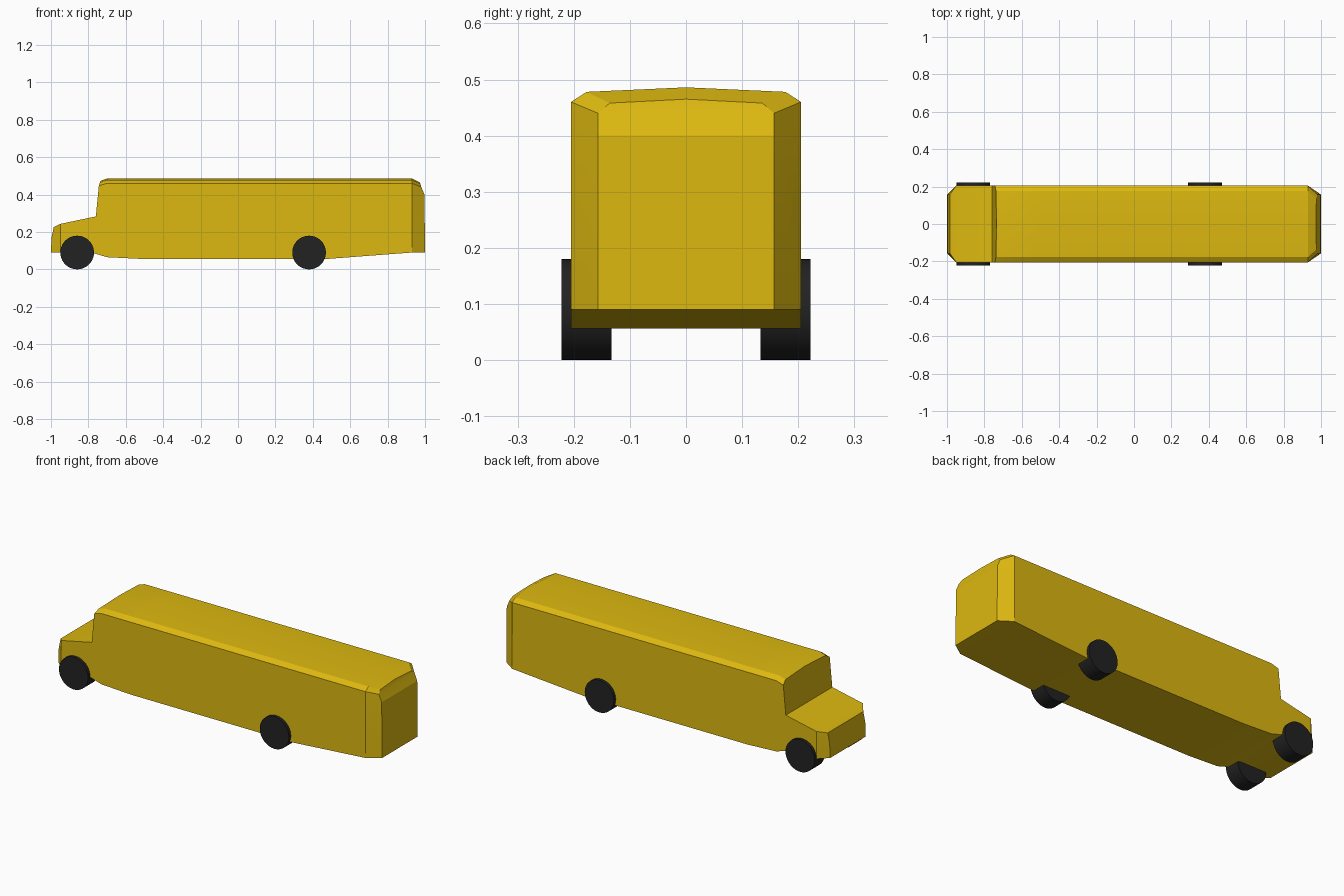
import bpy, bmesh, math

if "Cube" in bpy.data.objects:
    bpy.data.objects.remove(bpy.data.objects["Cube"])


def material(name, rgb):
    m = bpy.data.materials.new(name)
    m.diffuse_color = (*rgb, 1)
    m.use_nodes = True
    m.node_tree.nodes["Principled BSDF"].inputs["Base Color"].default_value = m.diffuse_color
    return m


yellow = material("bus yellow", (0.72, 0.48, 0.005))
black = material("tyre black", (0.016, 0.016, 0.016))


def finish(name, bm, mat, angle):
    bmesh.ops.recalc_face_normals(bm, faces=bm.faces)
    me = bpy.data.meshes.new(name)
    bm.to_mesh(me)
    bm.free()
    me.materials.append(mat)
    ob = bpy.data.objects.new(name, me)
    bpy.context.collection.objects.link(ob)
    bpy.ops.object.select_all(action='DESELECT')
    ob.select_set(True)
    bpy.context.view_layer.objects.active = ob
    bpy.ops.object.shade_smooth_by_angle(angle=math.radians(angle))
    return ob


# Half cross-sections: sill, mid side, shoulder, roof edge, ridge as (x, y, z)
def hood(x, z, zb, xb):
    w = 0.205
    return [(xb, w, zb), (x, w, 0.18), (x, w, z), (x, 0.157, z), (x, 0, z)]


def cabin(x, zb):
    w = 0.205
    return [(x, w, zb), (x, w, 0.26), (x, w, 0.46), (x, 0.177, 0.478), (x, 0, 0.486)]


nose = [(-1, 0.157, 0.09), (-0.997, 0.157, 0.17), (-0.985, 0.157, 0.226),
        (-0.985, 0.13, 0.226), (-0.985, 0, 0.226)]
windshield_top = [(-0.76, 0.205, 0.083), (-0.75, 0.205, 0.26), (-0.744, 0.205, 0.447),
                  (-0.738, 0.177, 0.465), (-0.735, 0, 0.473)]
tail = [(1, 0.157, 0.09), (0.997, 0.157, 0.40), (0.98, 0.157, 0.44),
        (0.975, 0.136, 0.458), (0.972, 0, 0.465)]
sections = [nose, hood(-0.95, 0.243, 0.09, -0.95), hood(-0.76, 0.283, 0.09, -0.79),
            windshield_top, cabin(-0.70, 0.065), cabin(-0.52, 0.056),
            cabin(0.48, 0.056), cabin(0.93, 0.09), tail]

# Body lofted through the mirrored sections
bm = bmesh.new()
rings = []
for half in sections:
    full = half + [(x, -y, z) for x, y, z in half[-2::-1]]
    rings.append([bm.verts.new(p) for p in full])
for a, b in zip(rings, rings[1:]):
    n = len(a)
    for i in range(n):
        j = (i + 1) % n
        bm.faces.new((a[i], a[j], b[j], b[i]))
bm.faces.new(rings[0])
# Tail: lower panel, upper panel and arched top
t = rings[-1]
bm.faces.new((t[0], t[1], t[7], t[8]))
bm.faces.new((t[1], t[2], t[6], t[7]))
bm.faces.new(t[2:7])
finish("bus_body", bm, yellow, 20)

# Wheels
for end, x in (("front", -0.86), ("rear", 0.38)):
    for side, s in (("left", 1), ("right", -1)):
        bm = bmesh.new()
        bmesh.ops.create_cone(bm, cap_ends=True, segments=40, radius1=0.09,
                              radius2=0.09, depth=0.089)
        for v in bm.verts:
            px, py, pz = v.co
            v.co = (x + px, s * 0.1775 + pz, 0.09 + py)
        finish(f"{end}_{side}_wheel", bm, black, 30)
